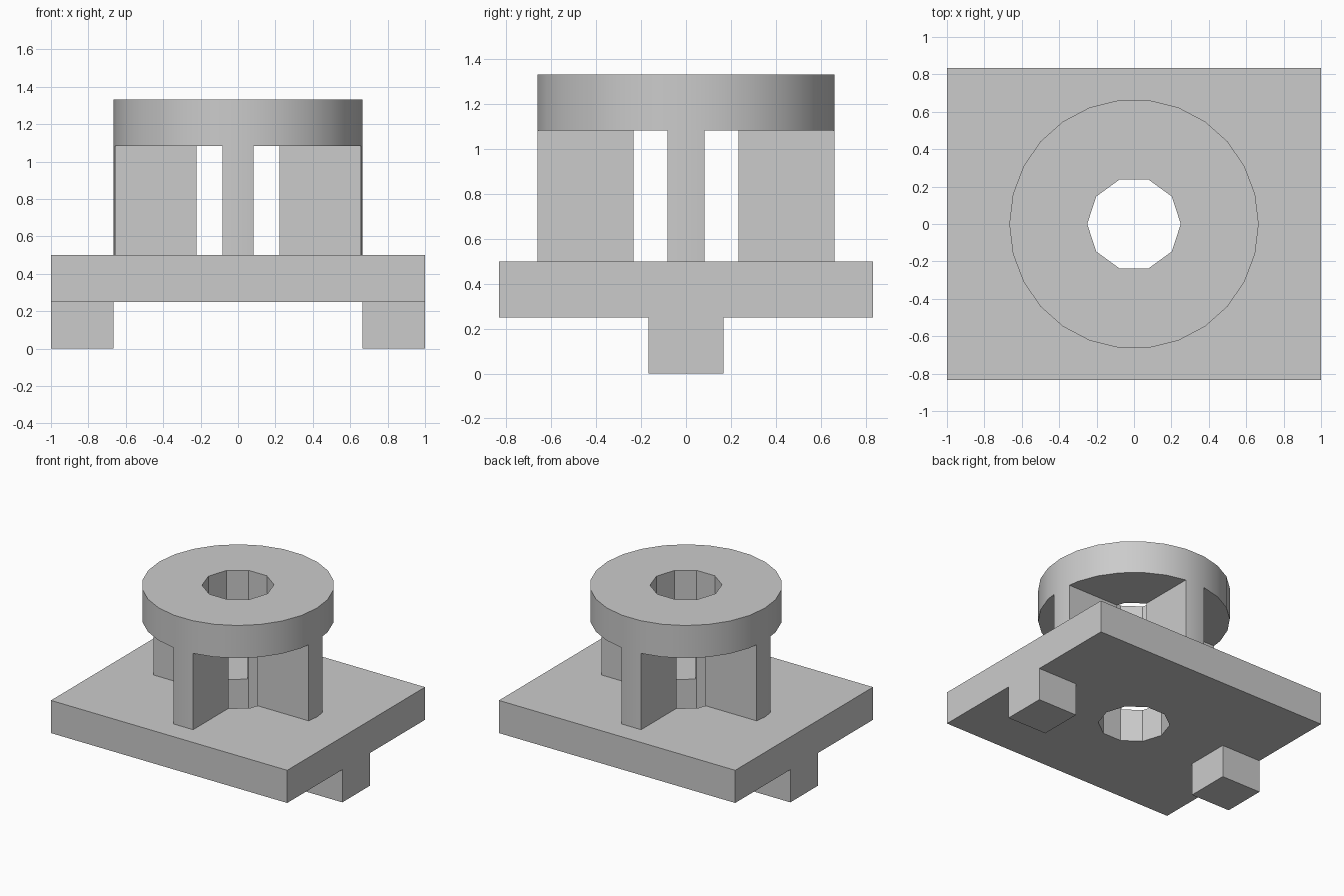
import bpy, bmesh
from math import sin, cos, tau, radians
from mathutils import Vector

cube = bpy.data.objects.get("Cube")
if cube:
    bpy.data.objects.remove(cube)

grey = bpy.data.materials.new("plain grey")
grey.use_nodes = True
colour = (0.6, 0.6, 0.6, 1)
grey.diffuse_color = colour
grey.node_tree.nodes["Principled BSDF"].inputs["Base Color"].default_value = colour

# Main sizes
FOOT_TOP, PLATE_TOP, RIB_TOP, TOP = 0.25, 0.5, 1.083, 1.333
OUTER, BORE = (26, 0.6667), (10, 0.25)
HALF_RIB = 0.0833


def ngon(sides, radius, turn=0.0):
    angles = [tau * i / sides + turn for i in range(sides)]
    return [Vector((radius * cos(a), radius * sin(a))) for a in angles]


def rect(x0, x1, y0, y1):
    return [Vector(p) for p in ((x0, y0), (x1, y0), (x1, y1), (x0, y1))]


def prism(name, loops, z0, z1):
    """Extrude an outline, with optional holes, from z0 up to z1."""
    bm = bmesh.new()
    edges = []
    for loop in loops:
        verts = [bm.verts.new((p.x, p.y, z0)) for p in loop]
        edges += [bm.edges.new((v, verts[i - 1])) for i, v in enumerate(verts)]
    bmesh.ops.triangle_fill(bm, edges=edges, use_beauty=True)
    top = bmesh.ops.extrude_face_region(bm, geom=bm.faces[:], use_keep_orig=True)
    moved = [g for g in top["geom"] if isinstance(g, bmesh.types.BMVert)]
    bmesh.ops.translate(bm, verts=moved, vec=(0, 0, z1 - z0))
    bmesh.ops.recalc_face_normals(bm, faces=bm.faces[:])
    mesh = bpy.data.meshes.new(name)
    bm.to_mesh(mesh)
    bm.free()
    mesh.materials.append(grey)
    obj = bpy.data.objects.new(name, mesh)
    bpy.context.collection.objects.link(obj)
    bpy.ops.object.select_all(action='DESELECT')
    obj.select_set(True)
    bpy.context.view_layer.objects.active = obj
    bpy.ops.object.shade_smooth_by_angle(angle=radians(30))
    return obj


def slice_of(sides, radius, turn):
    """Part of a polygon's +x side that lies within the rib width."""
    pts = ngon(sides, radius, -turn)
    found = [p for p in pts if p.x > 0 and abs(p.y) < HALF_RIB]
    for i, b in enumerate(pts):
        a = pts[i - 1]
        for y in (-HALF_RIB, HALF_RIB):
            if (a.y - y) * (b.y - y) < 0:
                p = a.lerp(b, (y - a.y) / (b.y - a.y))
                if p.x > 0:
                    found.append(p)
    return sorted(found, key=lambda p: p.y)


# Base plate and top ring, both pierced by the bore
prism("base_plate", [rect(-1, 1, -0.8333, 0.8333), ngon(*BORE)], FOOT_TOP, PLATE_TOP)
prism("top_ring", [ngon(*OUTER), ngon(*BORE)], RIB_TOP, TOP)

# Feet under the two ends
prism("left_foot", [rect(0.6667, 1, -0.1667, 0.1667)], 0, FOOT_TOP)
prism("right_foot", [rect(-1, -0.6667, -0.1667, 0.1667)], 0, FOOT_TOP)

# Four ribs following the bore inside and the ring outside
for i, side in enumerate(("left", "back", "right", "front")):
    turn = tau * i / 4
    outline = slice_of(*OUTER, turn) + slice_of(*BORE, turn)[::-1]
    rib = prism(side + "_rib", [outline], PLATE_TOP, RIB_TOP)
    rib.rotation_euler.z = turn
